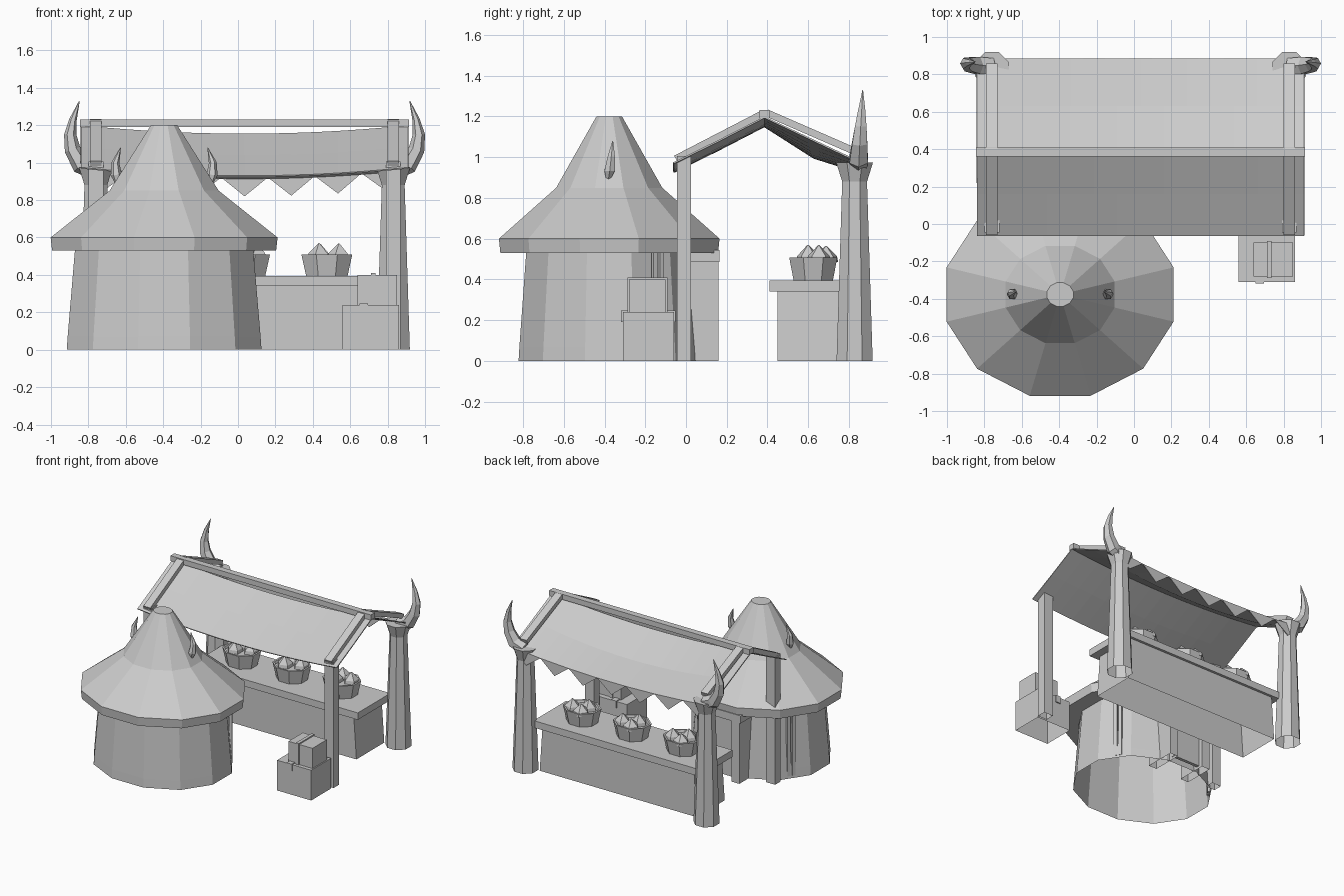
import bpy, bmesh
from math import sin, cos, pi, radians
from mathutils import Vector, Matrix

if "Cube" in bpy.data.objects:
    bpy.data.objects.remove(bpy.data.objects["Cube"])

clay = bpy.data.materials.new("plain_grey")
clay.use_nodes = True
GREY = (0.6, 0.6, 0.6, 1)
clay.diffuse_color = GREY
clay.node_tree.nodes["Principled BSDF"].inputs["Base Color"].default_value = GREY

MID = 0.035             # middle of the stall
HUT = Vector((-0.395, -0.377, 0))


def finish(name, bm, fix=True):
    if fix:
        bmesh.ops.recalc_face_normals(bm, faces=bm.faces)
    mesh = bpy.data.meshes.new(name)
    bm.to_mesh(mesh)
    bm.free()
    mesh.materials.append(clay)
    ob = bpy.data.objects.new(name, mesh)
    bpy.context.collection.objects.link(ob)
    return ob


def loft(name, rings, cap_start=True, cap_end=True):
    """Skin a list of closed rings of points."""
    bm = bmesh.new()
    loops = [[bm.verts.new(p) for p in ring] for ring in rings]
    n = len(loops[0])
    for a, b in zip(loops, loops[1:]):
        for i in range(n):
            j = (i + 1) % n
            bm.faces.new((a[i], a[j], b[j], b[i]))
    if cap_start:
        bm.faces.new(loops[0][::-1])
    if cap_end:
        bm.faces.new(loops[-1])
    return finish(name, bm)


def turned(name, profile, sides, center, squash=1.0, **caps):
    """Faceted upright solid from (radius, height) pairs."""
    rings = []
    for r, z in profile:
        angles = [2 * pi * (i + 0.5) / sides for i in range(sides)]
        rings.append([center + Vector((r * cos(a), r * squash * sin(a), z)) for a in angles])
    return loft(name, rings, **caps)


def box(name, lo, hi, taper=1.0):
    """Block between two corners, open where it meets the ground; taper scales the top in x."""
    (x0, y0, z0), (x1, y1, z1) = lo, hi
    m, h = (x0 + x1) / 2, (x1 - x0) / 2
    rings = [[Vector((m - h * t, y0, z)), Vector((m + h * t, y0, z)),
              Vector((m + h * t, y1, z)), Vector((m - h * t, y1, z))]
             for z, t in ((z0, 1), (z1, taper))]
    return loft(name, rings, cap_start=z0 > 0)


def beam(name, x, width, start, end, thick):
    """Sloping bar in the yz plane."""
    a, b = Vector((0, *start)), Vector((0, *end))
    up = (b - a).cross(Vector((1, 0, 0))).normalized() * thick / 2
    side = Vector((width / 2, 0, 0))
    at = Vector((x, 0, 0))
    return loft(name, [[at + p + side + up, at + p - side + up,
                        at + p - side - up, at + p + side - up] for p in (a, b)])


def horn(name, center, side, path, sides=6):
    """Curved spike; path holds (outward, height, radius)."""
    rings = []
    for i, (o, z, r) in enumerate(path):
        p, q = path[max(i - 1, 0)], path[min(i + 1, len(path) - 1)]
        along = Vector((side * (q[0] - p[0]), 0, q[1] - p[1])).normalized()
        across = along.cross(Vector((0, 1, 0)))
        c = center + Vector((side * o, 0.03 * i / len(path), z))
        rings.append([c + across * r * cos(2 * pi * k / sides)
                      + Vector((0, r * sin(2 * pi * k / sides), 0)) for k in range(sides)])
    return loft(name, rings)


# Round hut: open-bottomed wall, cone roof, roof horns
turned("hut_wall", [(0.539, 0), (0.534, 0.07), (0.493, 0.54)], 12, HUT, 0.855,
       cap_start=False, cap_end=False)
turned("hut_roof", [(0.49, 0.53), (0.62, 0.53), (0.628, 0.6), (0.302, 0.85), (0.073, 1.2)],
       12, HUT, 0.893, cap_start=False)
for side, tag in ((1, "left"), (-1, "right")):
    horn("roof_horn_" + tag, HUT + Vector((0, -0.005, 0)), side,
         [(0.25, 0.89, 0.012), (0.256, 0.935, 0.03), (0.26, 1.0, 0.021), (0.233, 1.08, 0.002)])

    # Wall battens on the slanted rear faces
    for k in (-1, 1):
        b = box("wall_batten_" + tag, (-0.012, -0.012, 0.02), (0.012, 0.012, 0.54))
        spot = HUT + Vector((side * (0.428 - k * 0.01), 0.238 + k * 0.015, 0))
        b.matrix_world = Matrix.Translation(spot) @ Matrix.Rotation(side * radians(30), 4, "Z")

    # Doorway jambs
    x = HUT.x + side * 0.15
    box("door_jamb_" + tag, (x - 0.035, -0.08, 0), (x + 0.035, 0.16, 0.49))

# Doorway lintel and door
box("door_lintel", (HUT.x - 0.2, -0.05, 0.485), (HUT.x + 0.2, 0.165, 0.545))
box("door_panel", (HUT.x - 0.12, 0.1, 0.02), (HUT.x + 0.12, 0.125, 0.49))

# Stall posts, horns and rafters
HALF = 0.795
for side, tag in ((1, "left"), (-1, "right")):
    x = MID + side * HALF
    foot = Vector((x, 0.828, 0))
    turned("rear_post_" + tag, [(0.096, 0), (0.066, 0.88), (0.098, 0.975)], 8, foot,
           cap_start=False)
    horn("post_horn_" + tag, foot + Vector((0, 0.015, 0)), side,
         [(0.0, 0.955, 0.05), (0.08, 0.99, 0.052), (0.125, 1.07, 0.043),
          (0.137, 1.15, 0.033), (0.122, 1.23, 0.02), (0.088, 1.33, 0.002)])
    box("front_post_" + tag, (x - 0.04, -0.045, 0), (x + 0.04, 0.025, 1.005))
    beam("front_rafter_" + tag, x, 0.06, (-0.05, 0.992), (0.375, 1.212), 0.035)
    beam("rear_rafter_" + tag, x, 0.06, (0.395, 1.218), (0.85, 1.02), 0.035)

box("ridge_pole", (MID - 0.88, 0.36, 1.19), (MID + 0.88, 0.41, 1.232))


# Cloth canopy, drooping most behind the ridge
def cloth_point(u, y, z, sag):
    return Vector((MID + 0.875 * u, y, z - sag * (1 - u * u)))


STEPS = 14
section = [(-0.063, 0.975, 0.045), (0.16, 1.085, 0.045), (0.385, 1.2, 0.045),
           (0.63, 1.085, 0.085), (0.885, 0.965, 0.045)]
bm = bmesh.new()
grid = [[bm.verts.new(cloth_point(2 * i / STEPS - 1, *s)) for s in section]
        for i in range(STEPS + 1)]
for a, b in zip(grid, grid[1:]):
    for j in range(len(section) - 1):
        bm.faces.new((a[j], b[j], b[j + 1], a[j + 1]))
canopy = finish("canopy_cloth", bm, fix=False)
solid = canopy.modifiers.new("thickness", "SOLIDIFY")
solid.thickness = 0.008

# Pennant fringe along the rear edge
FLAGS = 7
bm = bmesh.new()
for i in range(FLAGS):
    u = [2 * (i + t) / FLAGS - 1 for t in (0, 0.5, 1)]
    a, tip, c = [cloth_point(v, 0.88, 0.965, 0.045) for v in u]
    tip.z -= 0.1
    bm.faces.new([bm.verts.new(p) for p in (c, a, tip)])
fringe = finish("pennant_fringe", bm, fix=False)
solid = fringe.modifiers.new("thickness", "SOLIDIFY")
solid.thickness = 0.006

# Counter
box("counter_body", (MID - 0.69, 0.45, 0), (MID + 0.69, 0.8, 0.35), 0.965)
box("counter_top", (MID - 0.73, 0.41, 0.34), (MID + 0.73, 0.82, 0.395))

# Baskets heaped with pointed goods
for i in (-1, 0, 1):
    c = Vector((MID + i * 0.44, 0.625, 0))
    turned("basket", [(0.12, 0.395), (0.147, 0.508), (0.132, 0.508), (0.125, 0.49)], 8, c, 0.87)
    for dx, dy, top in ((-0.042, -0.028, 0.57), (0.065, 0.03, 0.568), (-0.035, 0.07, 0.565)):
        turned("basket_goods", [(0.062, 0.485), (0.056, 0.515), (0.003, top)], 5,
               c + Vector((dx, dy * 0.9, 0)))

# Stacked crates with straps
box("large_crate", (0.56, -0.31, 0), (0.86, -0.06, 0.24))
box("small_crate", (0.64, -0.28, 0.24), (0.85, -0.1, 0.4))
box("large_crate_strap", (0.65, -0.318, 0.19), (0.695, -0.052, 0.247))
box("small_crate_strap", (0.71, -0.288, 0.24), (0.735, -0.092, 0.41))
